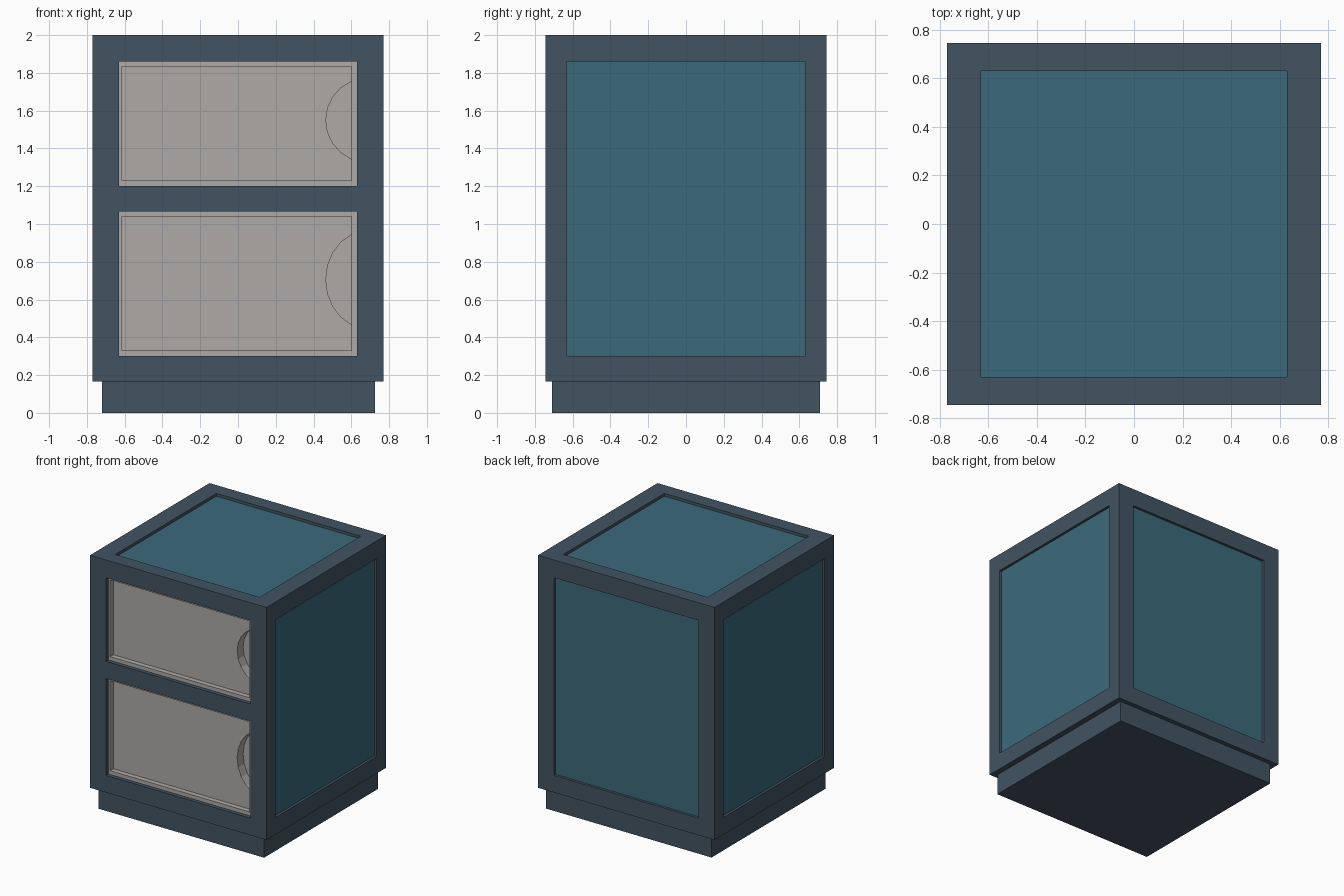
import bpy, bmesh
from math import sin, cos, asin

if "Cube" in bpy.data.objects:
    bpy.data.objects.remove(bpy.data.objects["Cube"])


def material(name, rgb):
    m = bpy.data.materials.new(name)
    m.diffuse_color = (*rgb, 1)
    m.use_nodes = True
    m.node_tree.nodes["Principled BSDF"].inputs["Base Color"].default_value = m.diffuse_color
    return m


FRAME = material("slate", (0.054, 0.087, 0.122))
PANEL = material("teal", (0.044, 0.144, 0.198))
DRAWER = material("warm_grey", (0.42, 0.40, 0.385))


def prism(name, profile, y0, y1, mat=None):
    """Extrude an (x, z) outline from y0 to y1."""
    bm = bmesh.new()
    face = bm.faces.new([bm.verts.new((x, y0, z)) for x, z in profile])
    new = bmesh.ops.extrude_face_region(bm, geom=[face])["geom"]
    bmesh.ops.translate(bm, vec=(0, y1 - y0, 0),
                        verts=[v for v in new if isinstance(v, bmesh.types.BMVert)])
    bmesh.ops.recalc_face_normals(bm, faces=bm.faces)
    mesh = bpy.data.meshes.new(name)
    bm.to_mesh(mesh)
    bm.free()
    if mat:
        mesh.materials.append(mat)
    ob = bpy.data.objects.new(name, mesh)
    bpy.context.collection.objects.link(ob)
    return ob


def box(name, x, y, z, mat=None):
    outline = [(x[0], z[0]), (x[1], z[0]), (x[1], z[1]), (x[0], z[1])]
    return prism(name, outline, *y, mat)


def cut(ob, cutter):
    mod = ob.modifiers.new("cut", "BOOLEAN")
    mod.operation, mod.solver, mod.object = "DIFFERENCE", "EXACT", cutter
    bpy.context.view_layer.objects.active = ob
    bpy.ops.object.modifier_apply(modifier=mod.name)
    bpy.data.objects.remove(cutter)


IN = (-0.63, 0.63)
TALL = (0.30, 1.86)
OPENINGS = {"lower": (0.30, 1.065), "upper": (1.20, 1.86)}

# Plinth and open cabinet frame
box("plinth", (-0.72, 0.725), (-0.71, 0.71), (0, 0.17), FRAME)
frame = box("cabinet_frame", (-0.77, 0.77), (-0.745, 0.745), (0.165, 2), FRAME)
cut(frame, box("side_cut", (-1, 1), IN, TALL))
cut(frame, box("back_cut", IN, (-0.63, 1), TALL))
cut(frame, box("top_cut", IN, IN, (0.30, 3)))
for z in OPENINGS.values():
    cut(frame, box("front_cut", IN, (-1, 0), z))

# Recessed panels
box("right_panel", (0.70, 0.75), IN, TALL, PANEL)
box("left_panel", (-0.75, -0.70), IN, TALL, PANEL)
box("back_panel", IN, (0.68, 0.725), TALL, PANEL)
box("top_panel", IN, IN, (1.93, 1.978), PANEL)

# Drawers: rim, sunken face and a curved finger pull at the right
for name, (z0, z1) in OPENINGS.items():
    drawer = box(name + "_drawer", IN, (-0.715, 0.55), (z0, z1), DRAWER)
    a, b = z0 + 0.03, z1 - 0.025
    cut(drawer, box("face_cut", (-0.615, 0.60), (-1, -0.675), (a, b)))
    mid, stretch = z0 + (z1 - z0) * 0.53, (z1 - z0) / 0.66
    r, end = 0.223, asin(0.205 / 0.223)
    angles = [end * (i / 4 - 1) for i in range(9)]
    arc = [(0.688 - r * cos(t), mid + r * stretch * sin(t)) for t in angles]
    cut(drawer, prism("pull_cut", arc, -0.70, -0.60))
